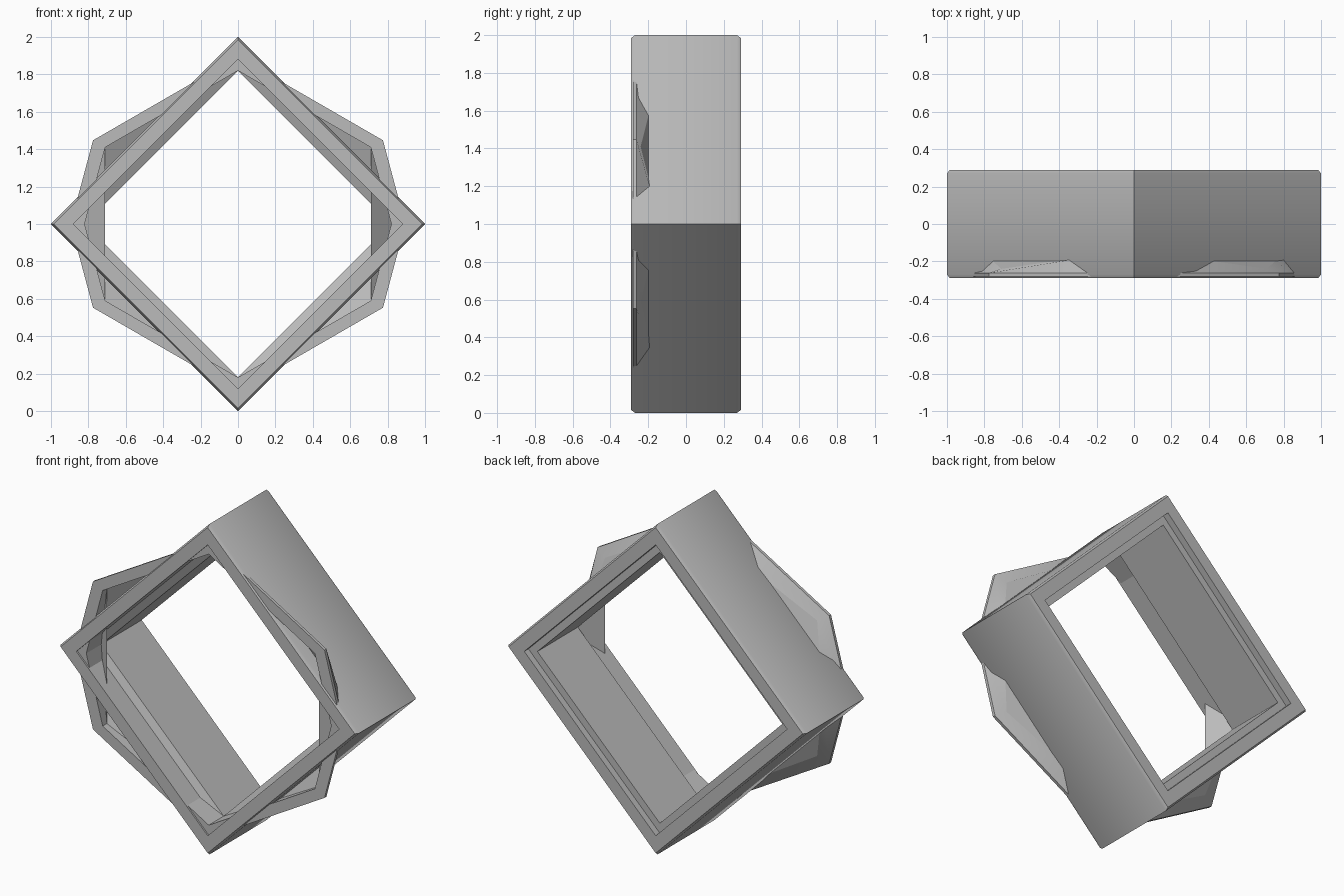
import bpy
import bmesh
from math import sin, cos, radians

cube = bpy.data.objects.get("Cube")
if cube:
    bpy.data.objects.remove(cube, do_unlink=True)

grey = bpy.data.materials.new("plain_grey")
grey.use_nodes = True
grey.diffuse_color = (0.5, 0.5, 0.5, 1)
for node in grey.node_tree.nodes:
    if node.type == 'BSDF_PRINCIPLED':
        node.inputs["Base Color"].default_value = (0.5, 0.5, 0.5, 1)
        node.inputs["Roughness"].default_value = 0.6

QUARTERS = [0, 90, 180, 270]
CORNERS = [0, 30, 90, 150, 180, 210, 270, 330]


def add_ring(bm, angles, radius, y, y_off_axis=None):
    """Loop of vertices round the y axis; off-axis ones may sit at another depth."""
    loop = []
    for a in angles:
        depth = y if a % 90 == 0 or y_off_axis is None else y_off_axis
        loop.append(bm.verts.new((radius * cos(radians(a)), depth,
                                  1 + radius * sin(radians(a)))))
    return loop


def bridge(bm, first, second):
    n = len(first)
    for i in range(n):
        j = (i + 1) % n
        bm.faces.new((first[i], first[j], second[j], second[i]))


def finish(bm, name):
    bmesh.ops.recalc_face_normals(bm, faces=bm.faces)
    mesh = bpy.data.meshes.new(name)
    bm.to_mesh(mesh)
    bm.free()
    mesh.materials.append(grey)
    obj = bpy.data.objects.new(name, mesh)
    bpy.context.collection.objects.link(obj)
    bpy.ops.object.select_all(action='DESELECT')
    obj.select_set(True)
    bpy.context.view_layer.objects.active = obj
    bpy.ops.object.shade_smooth_by_angle(angle=radians(30))
    return obj


# Square outer frame standing on one corner, with softened outer rims
bm = bmesh.new()
profile = [(1, -0.27), (0.985, -0.29), (0.88, -0.29),
           (0.88, 0.29), (0.985, 0.29), (1, 0.27)]
loops = [add_ring(bm, QUARTERS, r, y) for r, y in profile]
for i, loop in enumerate(loops):
    bridge(bm, loop, loops[(i + 1) % len(loops)])
finish(bm, "square_frame")

# Faceted front flange that pokes through the frame sides
bm = bmesh.new()
inner_back = add_ring(bm, CORNERS, 0.82, -0.137, -0.24)
outer_back = add_ring(bm, CORNERS, 0.895, -0.262)
outer_front = add_ring(bm, CORNERS, 0.895, -0.28)
inner_front = add_ring(bm, CORNERS, 0.82, -0.28)
sections = [inner_back, outer_back, outer_front, inner_front]
for i, loop in enumerate(sections):
    bridge(bm, loop, sections[(i + 1) % 4])
finish(bm, "front_flange")

# Inner liner: straight square sleeve, back ledge and folded front facets
bm = bmesh.new()
front = add_ring(bm, CORNERS, 0.82, -0.137, -0.24)
tips = dict(zip(CORNERS, front))
sleeve_front = [tips[a] for a in QUARTERS]
sleeve_back = add_ring(bm, QUARTERS, 0.82, 0.25)
ledge = add_ring(bm, QUARTERS, 0.89, 0.25)
bridge(bm, sleeve_front, sleeve_back)
bridge(bm, sleeve_back, ledge)
for corner, a, b in ((30, 0, 90), (150, 90, 180), (210, 180, 270), (330, 270, 0)):
    bm.faces.new((tips[corner], tips[a], tips[b]))
for side, upper, lower in ((0, 30, 330), (180, 150, 210)):
    bm.faces.new((tips[side], tips[upper], tips[lower]))
finish(bm, "inner_liner")
